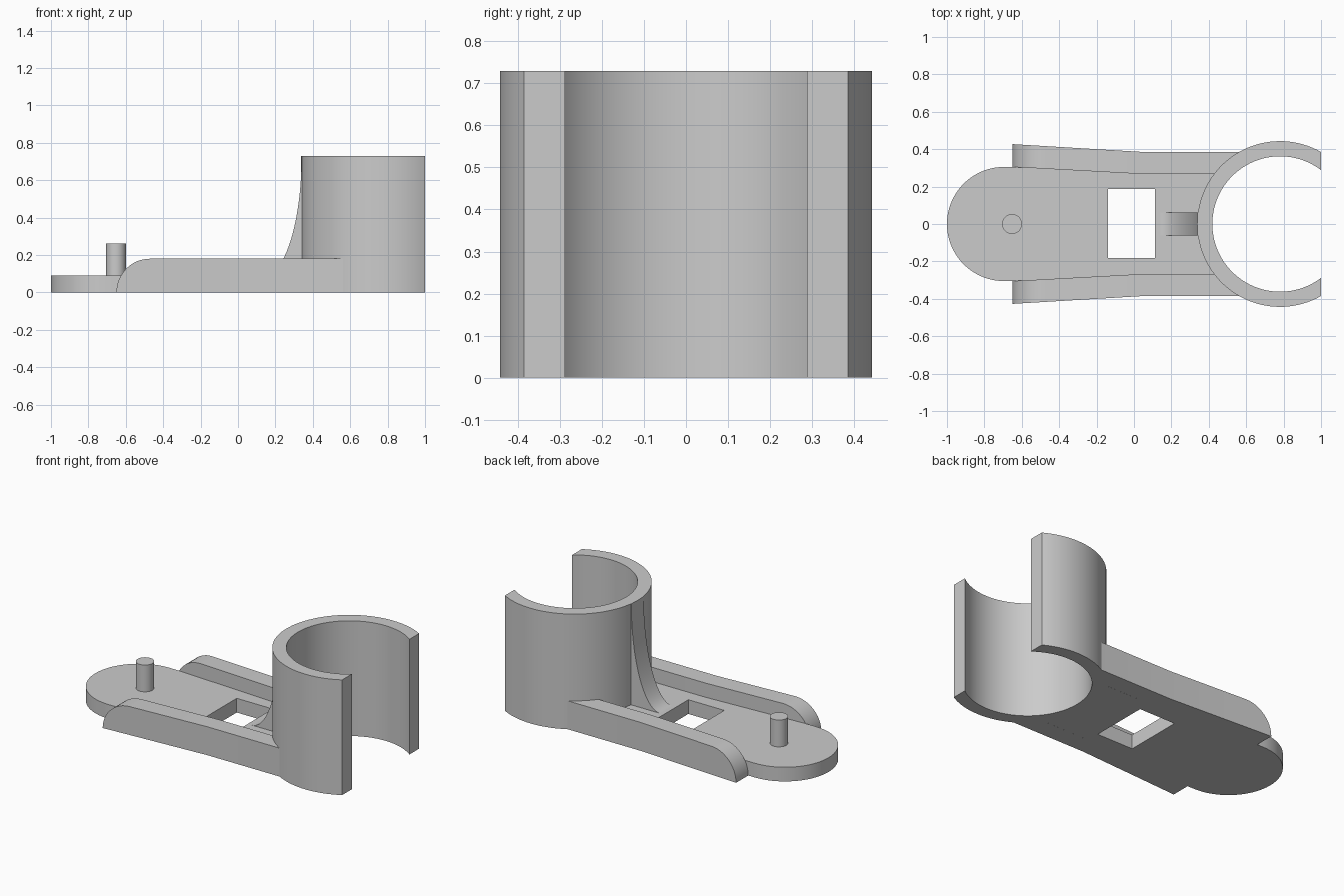
import bpy, bmesh
from math import sin, cos, acos, pi, radians

if "Cube" in bpy.data.objects:
    bpy.data.objects.remove(bpy.data.objects["Cube"])

grey = bpy.data.materials.new("light grey plastic")
grey.use_nodes = True
grey.diffuse_color = (0.6, 0.6, 0.6, 1)
grey.node_tree.nodes["Principled BSDF"].inputs["Base Color"].default_value = (0.6, 0.6, 0.6, 1)

CX, R_OUT, R_IN, TALL = 0.781, 0.443, 0.362, 0.73   # clip ring
PLATE, RAIL = 0.09, 0.18                            # heights


def finish(bm, name):
    bmesh.ops.remove_doubles(bm, verts=bm.verts, dist=1e-5)
    bmesh.ops.recalc_face_normals(bm, faces=bm.faces)
    mesh = bpy.data.meshes.new(name)
    bm.to_mesh(mesh)
    bm.free()
    mesh.materials.append(grey)
    obj = bpy.data.objects.new(name, mesh)
    bpy.context.collection.objects.link(obj)
    bpy.ops.object.select_all(action='DESELECT')
    obj.select_set(True)
    bpy.context.view_layer.objects.active = obj
    bpy.ops.object.shade_smooth_by_angle(angle=radians(30))
    return obj


def loft(sections, name):
    """Skin a row of closed cross-sections and cap both ends."""
    bm = bmesh.new()
    rows = [[bm.verts.new(p) for p in s] for s in sections]
    n = len(rows[0])
    for a, b in zip(rows, rows[1:]):
        for i in range(n):
            j = (i + 1) % n
            bm.faces.new((a[i], a[j], b[j], b[i]))
    bm.faces.new(rows[0])
    bm.faces.new(rows[-1])
    return finish(bm, name)


def prism(outline, z0, z1, name):
    return loft([[(x, y, z) for x, y in outline] for z in (z0, z1)], name)


# Open clip ring, cut flat at x = 1
open_out, open_in = acos((1 - CX) / R_OUT), acos((1 - CX) / R_IN)
sections = []
for i in range(73):
    t = i / 72
    ao = open_out + t * 2 * (pi - open_out)
    ai = open_in + t * 2 * (pi - open_in)
    outer = (CX + R_OUT * cos(ao), R_OUT * sin(ao))
    inner = (CX + R_IN * cos(ai), R_IN * sin(ai))
    sections.append([(*inner, 0), (*outer, 0), (*outer, TALL), (*inner, TALL)])
loft(sections, "clip_ring")

# Base plate: round nose, tapering sides, end fitted to the ring
nose = [(-0.695 + 0.305 * cos(a), 0.305 * sin(a))
        for a in (pi / 2 + pi * i / 40 for i in range(41))]
fit = [(CX - (R_OUT - 0.003) * cos(a), (R_OUT - 0.003) * sin(a))
       for a in (-0.65 + 1.3 * i / 24 for i in range(25))]
outline = nose + [(-0.65, -0.305), (0.05, -0.267)] + fit + [(0.05, 0.267), (-0.65, 0.305)]
plate = prism(outline, 0, PLATE, "base_plate")

# Rectangular window through the plate
cutter = prism([(-0.14, -0.183), (0.112, -0.183), (0.112, 0.187), (-0.14, 0.187)],
               -0.1, 0.3, "window_cutter")
cutter.hide_render = True
cut = plate.modifiers.new("window", 'BOOLEAN')
cut.operation, cut.solver, cut.object = 'DIFFERENCE', 'EXACT', cutter
bpy.context.view_layer.objects.active = plate
bpy.ops.object.modifier_apply(modifier=cut.name)
bpy.data.objects.remove(cutter)

# Side rails with a quarter-round front end
for side, name in ((1, "left_rail"), (-1, "right_rail")):
    def section(xi, xo, yi, yo, h):
        return [(xi, side * yi, 0), (xo, side * yo, 0), (xo, side * yo, h), (xi, side * yi, h)]
    rows = []
    for i in range(13):
        a = pi / 2 * i / 12
        x = -0.65 + RAIL * (1 - cos(a))
        t = (x + 0.65) / 0.7
        rows.append(section(x, x, 0.305 - 0.038 * t, 0.427 - 0.042 * t,
                            max(RAIL * sin(a), 0.001)))
    rows.append(section(0.05, 0.05, 0.267, 0.385, RAIL))
    rows.append(section(0.45, 0.568, 0.267, 0.385, RAIL))
    loft(rows, name)

# Curved gusset bracing the ring
curve = [(0.14 + 0.2 * sin(a), TALL - (TALL - PLATE) * cos(a))
         for a in (pi / 2 * i / 24 for i in range(25))]
profile = curve + [(0.36, TALL - 0.002), (0.36, PLATE - 0.02), (0.14, PLATE - 0.02)]
loft([[(x, y, z) for x, z in profile] for y in (-0.062, 0.062)], "gusset")

# Locating pin
pin = [(-0.652 + 0.053 * cos(2 * pi * i / 32), 0.053 * sin(2 * pi * i / 32)) for i in range(32)]
prism(pin, PLATE - 0.02, 0.26, "pin")
